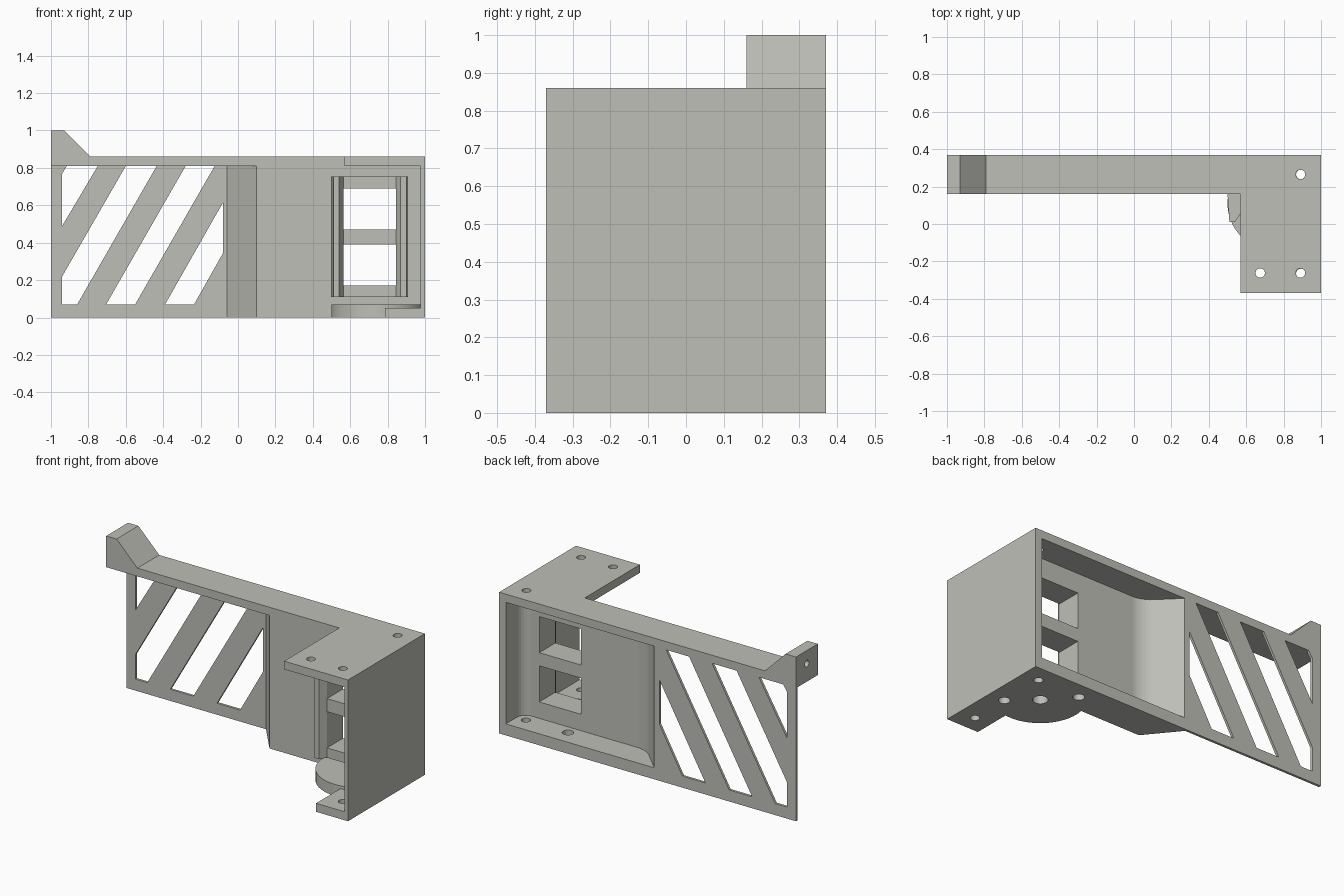
import bpy, bmesh, math

if "Cube" in bpy.data.objects:
    bpy.data.objects.remove(bpy.data.objects["Cube"])

grey = bpy.data.materials.new("warm_grey")
grey.diffuse_color = (0.52, 0.52, 0.48, 1)
grey.use_nodes = True
grey.node_tree.nodes["Principled BSDF"].inputs["Base Color"].default_value = grey.diffuse_color


def prism(name, pts, lo, hi, axis="z", fillets=(), radius=0.06):
    """Extrude a 2D outline along z (xy outline) or along y (xz outline)."""
    def place(a, b, t):
        return (a, b, t) if axis == "z" else (a, t, b)
    bm = bmesh.new()
    low = [bm.verts.new(place(a, b, lo)) for a, b in pts]
    top = [bm.verts.new(place(a, b, hi)) for a, b in pts]
    bm.faces.new(low)
    bm.faces.new(top)
    n = len(pts)
    for i in range(n):
        bm.faces.new((low[i], low[(i + 1) % n], top[(i + 1) % n], top[i]))
    edges = [bm.edges.get((low[i], top[i])) for i in fillets]
    if edges:
        bmesh.ops.bevel(bm, geom=edges, offset=radius, segments=6,
                        profile=0.5, affect="EDGES")
    bmesh.ops.recalc_face_normals(bm, faces=bm.faces)
    me = bpy.data.meshes.new(name)
    bm.to_mesh(me)
    bm.free()
    me.materials.append(grey)
    ob = bpy.data.objects.new(name, me)
    bpy.context.collection.objects.link(ob)
    return ob


def box(name, x0, x1, y0, y1, z0, z1):
    return prism(name, [(x0, y0), (x1, y0), (x1, y1), (x0, y1)], z0, z1)


def circle(x, y, r, n=32):
    return [(x + r * math.cos(2 * math.pi * i / n),
             y + r * math.sin(2 * math.pi * i / n)) for i in range(n)]


def cut(ob, cutters):
    for c in cutters:
        c.hide_render = True
        c.hide_set(True)
        m = ob.modifiers.new("cut", "BOOLEAN")
        m.operation = "DIFFERENCE"
        m.solver = "EXACT"
        m.object = c


def smooth(ob):
    bpy.ops.object.select_all(action="DESELECT")
    ob.select_set(True)
    bpy.context.view_layer.objects.active = ob
    bpy.ops.object.shade_smooth_by_angle(angle=math.radians(30))


# Thin panel that steps forward into a deep pocket
plan = [(-1, 0.355), (-0.06, 0.355), (0.1, 0.16), (1, 0.16), (1, 0.37), (-1, 0.37)]
panel = prism("panel", plan, 0, 0.81)
pocket = prism("pocket_cutter",
               [(-0.045, 0.37), (0.12, 0.205), (0.955, 0.205), (0.955, 0.4), (-0.045, 0.4)],
               0.07, 0.83, fillets=(1, 2))

# Slanted slots
slots = [
    [(-0.94, 0.77), (-0.915, 0.81), (-0.75, 0.81), (-0.94, 0.49)],
    [(-0.6, 0.81), (-0.435, 0.81), (-0.86, 0.07), (-0.94, 0.07), (-0.94, 0.22)],
    [(-0.28, 0.81), (-0.125, 0.81), (-0.55, 0.07), (-0.705, 0.07)],
    [(-0.08, 0.615), (-0.08, 0.345), (-0.235, 0.07), (-0.39, 0.07)],
]
slot_cutters = [prism("slot_cutter", s, 0.3, 0.42, "y") for s in slots]

# Window openings
windows = [box("window_cutter", 0.565, 0.845, 0.1, 0.3, z0, z1)
           for z0, z1 in ((0.17, 0.39), (0.47, 0.69))]

# Screw holes through the floor
floor_holes = [prism("floor_hole_cutter", circle(x, y, r), -0.05, 0.1)
               for x, y, r in ((0.75, 0.11, 0.042), (0.893, -0.02, 0.032),
                               (0.61, 0.265, 0.032), (0.893, 0.265, 0.026),
                               (0.893, -0.265, 0.026))]
cut(panel, [pocket] + slot_cutters + windows + floor_holes[2:4])
smooth(panel)

# Round base and foot in front of the panel
arc = [p for p in circle(0.75, 0.11, 0.25, 64) if p[1] < 0.159]
arc.sort(key=lambda p: (math.atan2(p[1] - 0.11, p[0] - 0.75) - 0.5) % (2 * math.pi))
base = prism("round_base", [(0.995, 0.16)] + arc[::-1] + [(0.505, 0.16)], 0, 0.07)
cut(base, floor_holes[:2])
smooth(base)
foot = box("foot", 0.785, 1, -0.37, 0.16, 0, 0.052)
cut(foot, floor_holes[:2] + floor_holes[4:])
smooth(foot)

# Side wall
box("side_wall", 0.975, 1, -0.37, 0.16, 0.052, 0.81)

# L-shaped top plate with screw holes
top = prism("top_plate", [(-1, 0.16), (0.57, 0.16), (0.57, -0.37), (1, -0.37),
                          (1, 0.37), (-1, 0.37)], 0.81, 0.86)
cut(top, [prism("top_hole_cutter", circle(x, y, 0.025), 0.78, 0.9)
          for x, y in ((0.89, 0.265), (0.675, -0.262), (0.89, -0.262))])
smooth(top)

# Raised ear with a blind hole in its end
ear = prism("ear", [(-1, 0.86), (-1, 1), (-0.93, 1), (-0.79, 0.86)], 0.16, 0.37, "y")
ear_hole = prism("ear_hole_cutter", circle(0, 0, 0.02), -0.06, 0.06)
ear_hole.rotation_euler = (0, math.pi / 2, 0)
ear_hole.location = (-1, 0.265, 0.92)
cut(ear, [ear_hole])
smooth(ear)

# Window frame: two chamfered posts and three cross bars
post = [(0.5, 0.16), (0.51, 0.01), (0.54, 0.01), (0.565, 0.05), (0.565, 0.16)]
prism("left_post", post, 0.11, 0.755)
prism("right_post", [(1.41 - x, y) for x, y in post], 0.11, 0.755)
for label, z0, z1 in (("bottom", 0.11, 0.17), ("middle", 0.39, 0.47), ("top", 0.69, 0.755)):
    box(label + "_bar", 0.565, 0.845, 0.05, 0.16, z0, z1)
